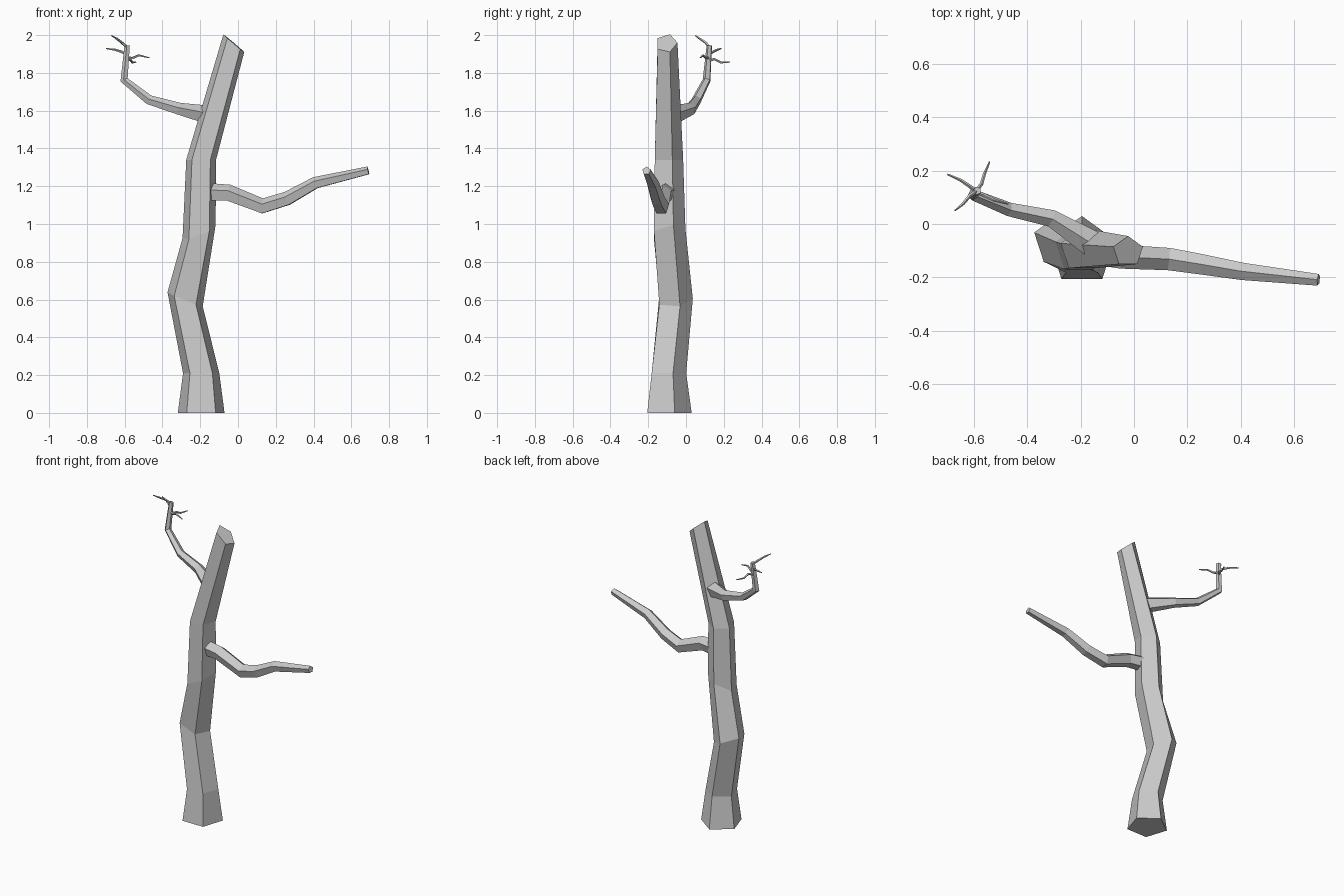
import bpy
import math
from mathutils import Vector

if "Cube" in bpy.data.objects:
    bpy.data.objects.remove(bpy.data.objects["Cube"])


def make_object(name, rings):
    # skin a list of equal-sized vertex rings and cap both ends
    n = len(rings[0])
    verts = [v for ring in rings for v in ring]
    faces = [tuple(reversed(range(n)))]
    for k in range(len(rings) - 1):
        for i in range(n):
            j = (i + 1) % n
            faces.append((k * n + i, k * n + j, (k + 1) * n + j, (k + 1) * n + i))
    faces.append(tuple(range(len(verts) - n, len(verts))))
    mesh = bpy.data.meshes.new(name)
    mesh.from_pydata(verts, [], faces)
    mesh.update()
    obj = bpy.data.objects.new(name, mesh)
    bpy.context.collection.objects.link(obj)
    return obj


def limb(name, points, sides=5, up=Vector((0, 0, 1))):
    # tapered tube; each point is (x, y, z, radius), one ridge kept towards "up"
    pos = [Vector(p[:3]) for p in points]
    rings = []
    ridge = up
    for k, p in enumerate(points):
        before = (pos[k] - pos[k - 1]).normalized() if k > 0 else Vector()
        after = (pos[k + 1] - pos[k]).normalized() if k < len(pos) - 1 else Vector()
        t = (before + after).normalized()
        ridge = (ridge - t * ridge.dot(t)).normalized()
        side = t.cross(ridge)
        ring = []
        for i in range(sides):
            a = 2 * math.pi * i / sides
            ring.append(pos[k] + p[3] * (math.cos(a) * ridge + math.sin(a) * side))
        rings.append(ring)
    return make_object(name, rings)


# trunk: five-sided rings as (x, y, z, radius, slope in x, slope in y)
trunk = [
    (-0.195, -0.10, 0.00, 0.130, 0.0, 0.0),
    (-0.195, -0.10, 0.21, 0.101, 0.0, 0.0),
    (-0.280, -0.062, 0.60, 0.098, -0.4, 0.05),
    (-0.206, -0.095, 0.955, 0.092, 0.4, 0.2),
    (-0.195, -0.098, 1.34, 0.083, 0.0, 0.0),
    (-0.022, -0.103, 1.957, 0.058, -0.85, 0.05),
]
rings = []
for x, y, z, r, sx, sy in trunk:
    ring = []
    for i in range(5):
        a = math.radians(90 + 72 * i)
        dx, dy = r * math.cos(a), r * math.sin(a)
        ring.append((x + dx, y + dy, z + sx * dx + sy * dy))
    rings.append(ring)
make_object("trunk", rings)

# large bare branches
limb("right_branch", [
    (-0.14, -0.105, 1.165, 0.050), (-0.05, -0.122, 1.162, 0.047),
    (0.13, -0.131, 1.092, 0.044), (0.26, -0.152, 1.132, 0.040),
    (0.41, -0.178, 1.216, 0.034), (0.69, -0.209, 1.282, 0.023)])
limb("left_branch", [
    (-0.155, -0.075, 1.575, 0.052), (-0.31, 0.022, 1.608, 0.034),
    (-0.47, 0.056, 1.656, 0.027), (-0.602, 0.110, 1.762, 0.022),
    (-0.586, 0.124, 1.945, 0.015)])

# thin twigs near the tip of the left branch: start, bends, end
twigs = [
    [(-0.586, 0.124, 1.935), (-0.615, 0.105, 1.96), (-0.64, 0.075, 1.98), (-0.67, 0.050, 1.997)],
    [(-0.589, 0.122, 1.900), (-0.62, 0.145, 1.913), (-0.65, 0.165, 1.922), (-0.698, 0.186, 1.929)],
    [(-0.592, 0.120, 1.865), (-0.57, 0.150, 1.872), (-0.56, 0.185, 1.855), (-0.54, 0.233, 1.857)],
    [(-0.591, 0.120, 1.880), (-0.56, 0.108, 1.878), (-0.525, 0.090, 1.893), (-0.47, 0.075, 1.880)],
]
for n, path in enumerate(twigs):
    radii = (0.008, 0.007, 0.006, 0.003)
    limb(f"twig_{n + 1}", [p + (r,) for p, r in zip(path, radii)])
